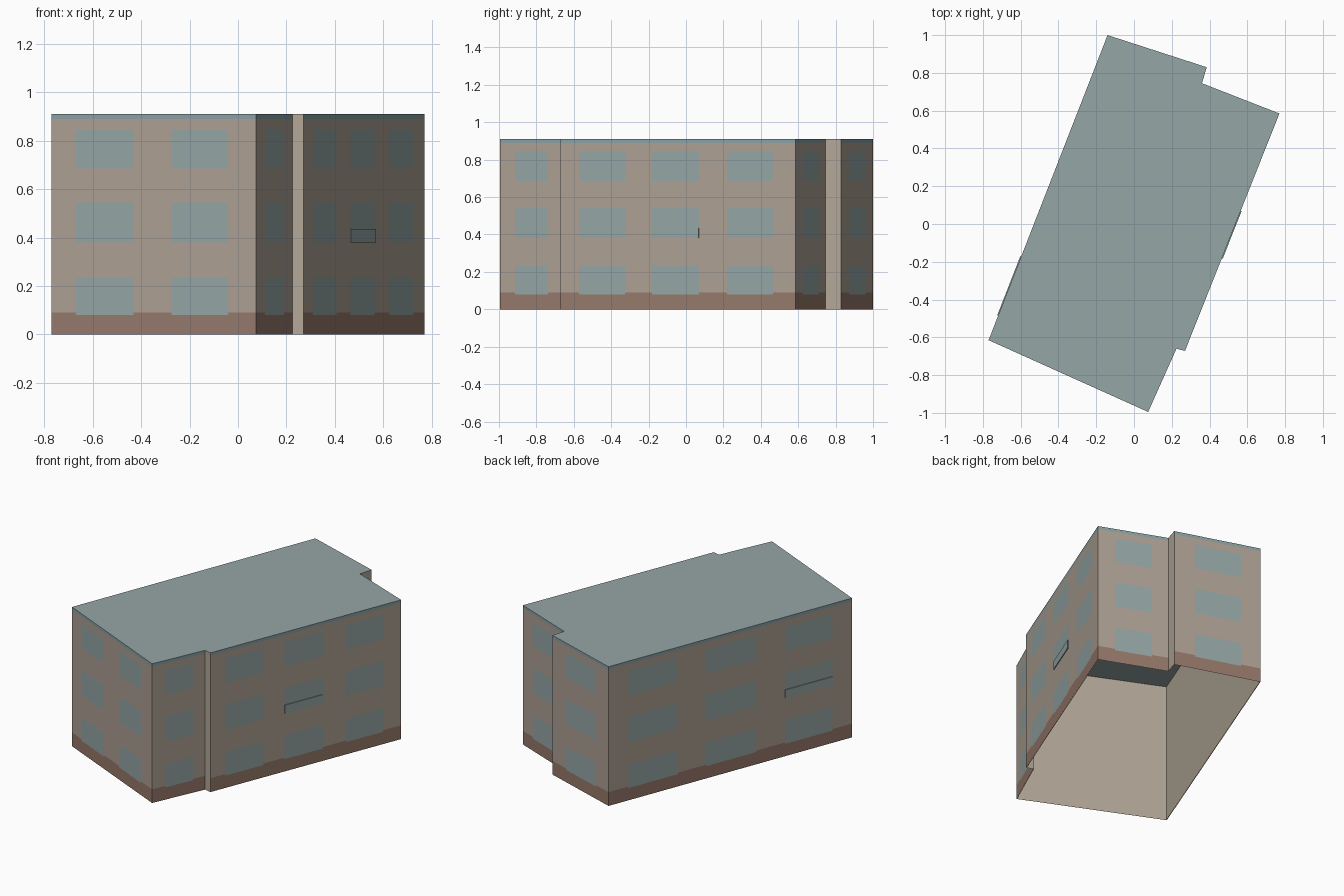
import bpy, bmesh
from mathutils import Vector

cube = bpy.data.objects.get("Cube")
if cube:
    bpy.data.objects.remove(cube, do_unlink=True)


def material(name, rgb):
    lin = [((c / 255 + 0.055) / 1.055) ** 2.4 for c in rgb]
    m = bpy.data.materials.new(name)
    m.use_nodes = True
    m.diffuse_color = (*lin, 1)
    bsdf = m.node_tree.nodes["Principled BSDF"]
    bsdf.inputs["Base Color"].default_value = (*lin, 1)
    bsdf.inputs["Roughness"].default_value = 0.9
    return m


MATS = [material("taupe wall", (174, 161, 148)),
        material("brown base", (150, 121, 107)),
        material("grey blue glass", (150, 166, 166)),
        material("blue trim", (138, 161, 164)),
        material("grey roof", (150, 166, 166)),
        material("plain cream", (179, 168, 152))]
WALL, BASE, GLASS, TRIM, ROOF, CREAM = range(len(MATS))


def finish(name, bm):
    bmesh.ops.remove_doubles(bm, verts=bm.verts, dist=0.0001)
    me = bpy.data.meshes.new(name)
    bm.to_mesh(me)
    bm.free()
    for m in MATS:
        me.materials.append(m)
    ob = bpy.data.objects.new(name, me)
    bpy.context.collection.objects.link(ob)
    return ob


def face(bm, pts, mat):
    f = bm.faces.new([bm.verts.new(p) for p in pts])
    f.material_index = mat


# Footprint, counter-clockwise from the front left corner
PLAN = [Vector(p) for p in [(-0.77, -0.615), (0.075, -0.995), (0.225, -0.66), (0.27, -0.672),
                            (0.77, 0.585), (0.36, 0.745), (0.385, 0.83), (-0.14, 1.0)]]
TOP, BASE_TOP, TRIM_LOW = 0.91, 0.09, 0.89
ROWS = [(0.08, 0.235), (0.38, 0.545), (0.685, 0.845)]

# Window columns of each wall, as fractions of its length; None is a plain notch
SINGLE = [(0.24, 0.77)]
COLUMNS = [[(0.12, 0.40), (0.585, 0.862)], SINGLE, None,
           [(0.08, 0.275), (0.39, 0.59), (0.71, 0.905)],
           SINGLE, None, SINGLE,
           [(0.08, 0.285), (0.40, 0.605), (0.725, 0.92)]]


def edge(i):
    return PLAN[i], PLAN[(i + 1) % len(PLAN)]


def build_wall(name, i):
    a, b = edge(i)
    cols = COLUMNS[i]
    bm = bmesh.new()
    if cols is None:
        us, zs = [0, 1], [0, TOP]
    else:
        us = sorted({0, 1, *[u for c in cols for u in c]})
        zs = sorted({0, BASE_TOP, TRIM_LOW, TOP, *[z for r in ROWS for z in r]})
    for u0, u1 in zip(us, us[1:]):
        for z0, z1 in zip(zs, zs[1:]):
            u, z = (u0 + u1) / 2, (z0 + z1) / 2
            if cols is None:
                mat = CREAM
            elif any(p < u < q for p, q in cols) and any(p < z < q for p, q in ROWS):
                mat = GLASS
            else:
                mat = BASE if z < BASE_TOP else TRIM if z > TRIM_LOW else WALL
            p, q = a.lerp(b, u0), a.lerp(b, u1)
            face(bm, [(*p, z0), (*q, z0), (*q, z1), (*p, z1)], mat)
    finish(name, bm)


# Outer walls with cut-in windows, base band and roof trim
NAMES = ["front_wall", "front_side_wall", "front_notch", "left_wall",
         "back_side_wall", "back_notch", "back_wall", "right_wall"]
for i, name in enumerate(NAMES):
    build_wall(name, i)

# Flat roof
bm = bmesh.new()
face(bm, [(*p, TOP) for p in PLAN], ROOF)
finish("roof", bm)


# Plain lining seen through the open underside
def outward(i):
    a, b = edge(i)
    d = (b - a).normalized()
    return Vector((d.y, -d.x))


inner = []
for i, p in enumerate(PLAN):
    n0, n1 = outward(i - 1), outward(i)
    inner.append(p - (n0 + n1) * 0.004 / (1 + n0.dot(n1)))
bm = bmesh.new()
for i, a in enumerate(inner):
    b = inner[(i + 1) % len(inner)]
    face(bm, [(*b, 0), (*a, 0), (*a, TOP - 0.001), (*b, TOP - 0.001)], CREAM)
finish("inner_lining", bm)


# Slim panels along the foot of one middle-floor window on each long wall
def window_panel(name, i, column):
    a, b = edge(i)
    u0, u1 = COLUMNS[i][column]
    p, q = a.lerp(b, u0), a.lerp(b, u1)
    out = outward(i) * 0.005
    low, high = ROWS[1][0], ROWS[1][0] + 0.055
    bm = bmesh.new()
    ring = [p, p + out, q + out, q]
    face(bm, [(*v, high) for v in ring], GLASS)
    face(bm, [(*v, low) for v in reversed(ring)], GLASS)
    for s, t in zip(ring, ring[1:]):
        face(bm, [(*s, low), (*t, low), (*t, high), (*s, high)], GLASS)
    finish(name, bm)


window_panel("left_window_panel", 3, 1)
window_panel("right_window_panel", 7, 2)
